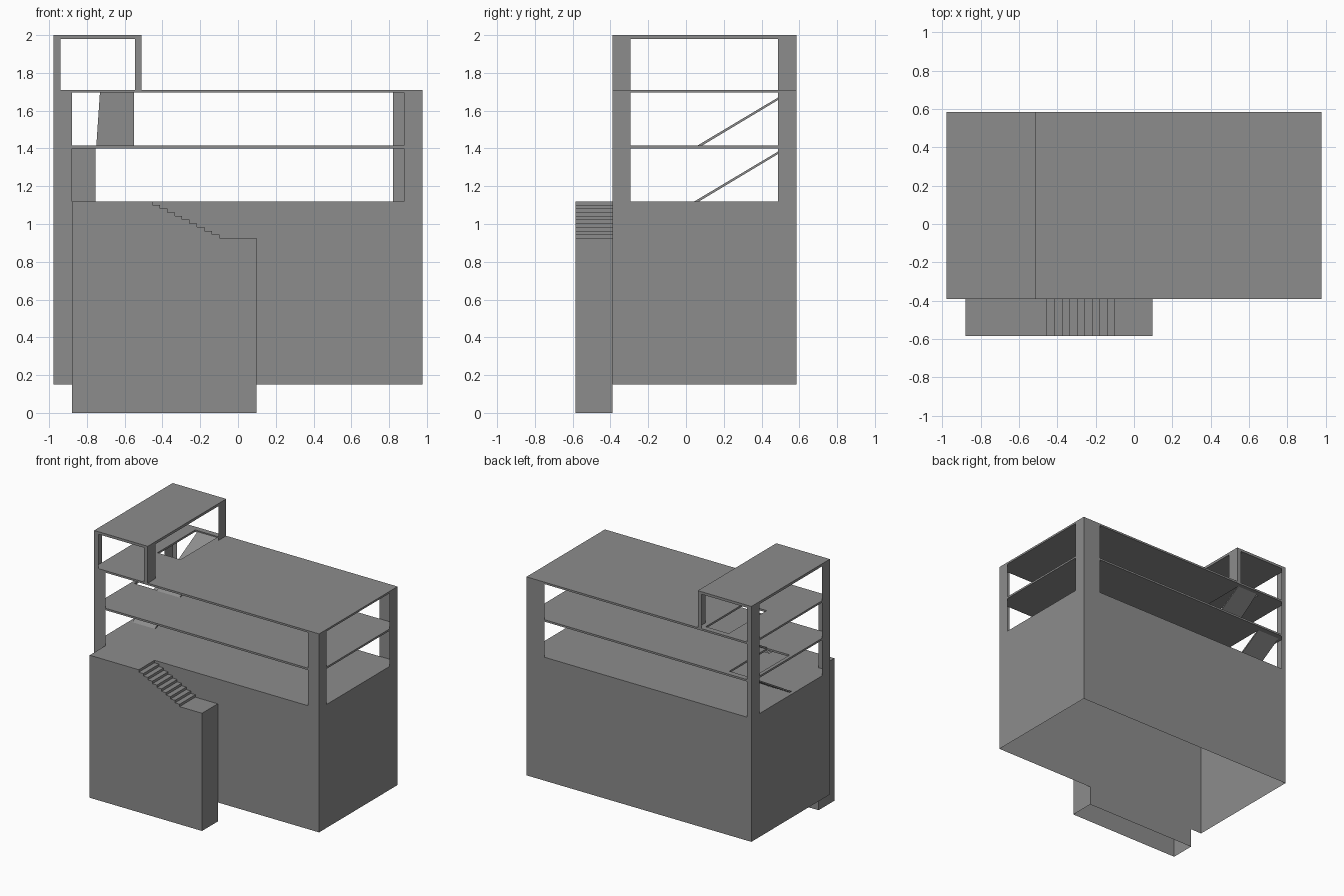
import bpy, bmesh

if "Cube" in bpy.data.objects:
    bpy.data.objects.remove(bpy.data.objects["Cube"])

X0, X1, Y0, Y1 = -0.978, 0.978, -0.39, 0.585     # main plan
TX = -0.512                                       # right side of roof room

grey = bpy.data.materials.new("dark_grey")
grey.diffuse_color = (0.265, 0.265, 0.265, 1)
grey.use_nodes = True
grey.node_tree.nodes["Principled BSDF"].inputs["Base Color"].default_value = grey.diffuse_color


def finish(name, bm):
    mesh = bpy.data.meshes.new(name)
    bm.to_mesh(mesh)
    bm.free()
    mesh.materials.append(grey)
    ob = bpy.data.objects.new(name, mesh)
    bpy.context.collection.objects.link(ob)
    return ob


def panel(name, us, vs, place, holes=()):
    """Flat panel cut along us and vs, leaving out the cells in holes."""
    bm = bmesh.new()
    pts = [[bm.verts.new(place(u, v)) for v in vs] for u in us]
    for i in range(len(us) - 1):
        for j in range(len(vs) - 1):
            if (i, j) not in holes:
                bm.faces.new((pts[i][j], pts[i + 1][j], pts[i + 1][j + 1], pts[i][j + 1]))
    loose = [v for v in bm.verts if not v.link_faces]
    bmesh.ops.delete(bm, geom=loose, context='VERTS')
    return finish(name, bm)


def slab(name, xs, ys, z, thick, holes=()):
    ob = panel(name, xs, ys, lambda u, v: (u, v, z), holes)
    mod = ob.modifiers.new("thickness", 'SOLIDIFY')
    mod.thickness = thick
    mod.offset = -1
    return ob


def walls(prefix, xf, xb, x0, x1, zs, holes):
    """Four thin walls, each with openings between the corner piers."""
    ys = [Y0, -0.295, 0.487, Y1]
    panel(prefix + "_front_wall", [x0, *xf, x1], zs, lambda u, v: (u, Y0, v), holes)
    panel(prefix + "_back_wall", [x1, *reversed(xb), x0], zs, lambda u, v: (u, Y1, v), holes)
    panel(prefix + "_right_wall", ys, zs, lambda u, v: (x1, u, v), holes)
    panel(prefix + "_left_wall", ys[::-1], zs, lambda u, v: (x0, u, v), holes)


def prism(profile, place, a, b):
    """Closed profile extruded from side values a to side values b."""
    bm = bmesh.new()
    lo = [bm.verts.new(place(p, q, a[i])) for i, (p, q) in enumerate(profile)]
    hi = [bm.verts.new(place(p, q, b[i])) for i, (p, q) in enumerate(profile)]
    n = len(profile)
    bm.faces.new(lo)
    bm.faces.new(hi[::-1])
    for i in range(n):
        bm.faces.new((lo[i], lo[(i + 1) % n], hi[(i + 1) % n], hi[i]))
    bmesh.ops.recalc_face_normals(bm, faces=bm.faces)
    return bm


# Outer walls: plain base with two open storeys, open underneath
walls("building", (-0.88, 0.88), (-0.94, 0.82), X0, X1,
      [0.15, 1.12, 1.40, 1.415, 1.695, 1.71], {(1, 1), (1, 3)})
# Open room on the roof
walls("roof_room", (-0.94, -0.545), (-0.94, -0.545), X0, TX,
      [1.71, 1.98, 2.0], {(1, 0)})

# Floors and roofs, with wells above the ramps
panel("lower_floor", [X0, X1], [Y0, Y1], lambda u, v: (u, v, 1.12))
slab("middle_floor", [X0, -0.95, -0.755, X1], [Y0, 0.07, 0.54, Y1], 1.415, 0.015, {(1, 1)})
slab("main_roof", [X0, -0.75, -0.55, X1], [Y0, 0.07, 0.54, Y1], 1.71, 0.015, {(1, 1)})
slab("roof_room_top", [X0, TX], [Y0, Y1], 2.0, 0.02)

# Ramps between the storeys
for name, left, right, y, z in (("lower_ramp", (-0.95, -0.95), -0.755, 0.045, 1.12),
                                ("upper_ramp", (-0.75, -0.73), -0.55, 0.06, 1.415)):
    side = [(y, z), (y + 0.025, z), (y + 0.495, z + 0.282), (y + 0.495, z + 0.295)]
    a = (left[0], left[0], left[1], left[1])
    finish(name, prism(side, lambda p, q, s: (s, p, q), a, (right,) * 4))

# Entrance stair block with ten small drops, open underneath
drops, xa, xb, top, low = 10, -0.453, -0.098, 1.12, 0.925
profile = [(-0.88, 0), (-0.88, top)]
for i in range(drops):
    x = xa + (xb - xa) * i / (drops - 1)
    profile += [(x, top + (low - top) * i / drops), (x, top + (low - top) * (i + 1) / drops)]
profile += [(0.097, low), (0.097, 0)]
n = len(profile)
bm = prism(profile, lambda p, q, s: (p, s, q), (-0.585,) * n, (Y0,) * n)
bottom = [f for f in bm.faces if all(v.co.z < 1e-5 for v in f.verts)]
bmesh.ops.delete(bm, geom=bottom, context='FACES')
finish("entrance_stair", bm)
